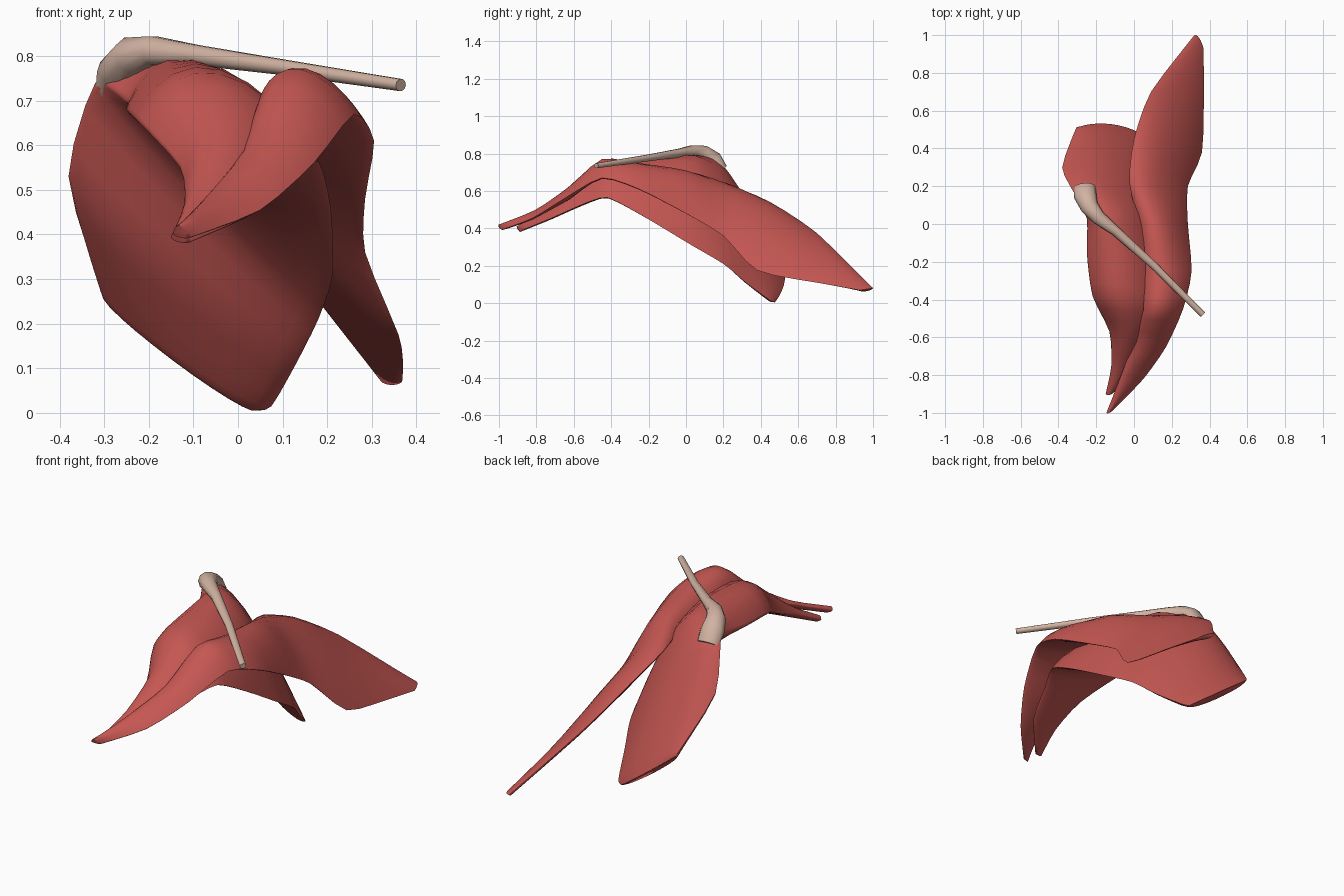
import bpy, bmesh, math
from mathutils import Vector

if "Cube" in bpy.data.objects:
    bpy.data.objects.remove(bpy.data.objects["Cube"])


def material(name, rgb):
    m = bpy.data.materials.new(name)
    m.diffuse_color = (*rgb, 1)
    m.use_nodes = True
    m.node_tree.nodes["Principled BSDF"].inputs["Base Color"].default_value = m.diffuse_color
    return m


RED = material("muscle red", (0.56, 0.095, 0.085))
BONE = material("bone beige", (0.64, 0.45, 0.36))


def loft(name, rings, mat, angle):
    """Skin a list of closed rings and cap both ends."""
    bm = bmesh.new()
    vs = [[bm.verts.new(p) for p in r] for r in rings]
    n = len(vs[0])
    for a, b in zip(vs, vs[1:]):
        for i in range(n):
            j = (i + 1) % n
            bm.faces.new((a[i], a[j], b[j], b[i]))
    bm.faces.new(vs[0])
    bm.faces.new(vs[-1])
    bmesh.ops.recalc_face_normals(bm, faces=bm.faces)
    me = bpy.data.meshes.new(name)
    bm.to_mesh(me)
    bm.free()
    ob = bpy.data.objects.new(name, me)
    bpy.context.collection.objects.link(ob)
    me.materials.append(mat)
    bpy.ops.object.select_all(action='DESELECT')
    ob.select_set(True)
    bpy.context.view_layer.objects.active = ob
    bpy.ops.object.shade_smooth_by_angle(angle=math.radians(angle))
    return ob


def smooth_rows(rows, steps=3):
    """Add in-between rows along a softened curve."""
    out = []
    for i in range(len(rows) - 1):
        q = [rows[min(max(i + d, 0), len(rows) - 1)] for d in (-1, 0, 1, 2)]
        for s in range(steps):
            t = s / steps
            row = []
            for a, b, c, d in zip(*q):
                m1, m2 = (c - a) * 0.35, (d - b) * 0.35
                row.append(b * (2*t**3 - 3*t*t + 1) + m1 * (t**3 - 2*t*t + t)
                           + c * (3*t*t - 2*t**3) + m2 * (t**3 - t*t))
            out.append(row)
    return out + [rows[-1]]


def muscle(name, sections, boxy=0.55):
    """Solid belly: left edge, crest, right edge and underside bulge per section."""
    rows = smooth_rows([[Vector(s[i:i + 3]) for i in (0, 3, 6)] + [s[9]]
                        for s in sections])
    rings, k = [], 12
    for n, (l, m, r, t) in enumerate(rows):
        a, b = rows[max(n - 1, 0)], rows[min(n + 1, len(rows) - 1)]
        along = (b[1] - a[1]).normalized()
        c = (m - (l + r) * (.5 - .375 * boxy)) / (.75 * boxy)
        c1, c2 = l.lerp(c, boxy), r.lerp(c, boxy)
        nor = (r - l).cross(along).normalized()
        if nor.z < 0:
            nor = -nor
        top, low = [], []
        for i in range(k + 1):
            u = (1 - math.cos(math.pi * i / k)) / 2
            v = 1 - u
            top.append(l * v**3 + c1 * 3*v*v*u + c2 * 3*v*u*u + r * u**3)
            low.append(l.lerp(r, u) - nor * t * math.sin(math.pi * i / k))
        rings.append(top + low[-2:0:-1])
    return loft(name, rings, RED, 75)


# Long muscle on the right, reaching far back
muscle("right_muscle", [
    (-.145, -1, .405, -.13, -1, .42, -.105, -.98, .395, .01),
    (-.08, -.83, .475, -.02, -.81, .495, .05, -.82, .455, .015),
    (.0, -.62, .57, .08, -.63, .62, .17, -.65, .56, .015),
    (.05, -.45, .71, .14, -.45, .77, .26, -.45, .67, .015),
    (.045, -.25, .68, .17, -.25, .745, .305, -.25, .61, .015),
    (.025, 0, .65, .15, 0, .695, .285, 0, .48, .015),
    (-.025, .22, .625, .12, .2, .60, .285, .2, .36, .015),
    (0, .45, .54, .18, .42, .45, .36, .38, .175, .015),
    (.09, .7, .375, .23, .69, .28, .37, .7, .11, .015),
    (.32, 1, .08, .345, .985, .078, .368, .93, .07, .015)])

# Broad muscle on the left, lying partly under the other
muscle("left_muscle", [
    (-.15, -.9, .395, -.13, -.905, .41, -.105, -.89, .385, .01),
    (-.12, -.75, .47, -.06, -.76, .495, .05, -.72, .455, .015),
    (-.13, -.57, .55, -.02, -.57, .65, .12, -.55, .53, .015),
    (-.22, -.38, .65, -.04, -.40, .76, .18, -.42, .565, .02),
    (-.25, -.15, .68, -.03, -.15, .77, .208, -.22, .46, .02),
    (-.25, .03, .70, -.05, .05, .75, .212, .03, .31, .02),
    (-.32, .17, .74, -.10, .2, .65, .18, .2, .21, .025),
    (-.38, .3, .53, -.14, .35, .46, .13, .32, .11, .035),
    (-.31, .5, .285, -.12, .49, .20, .075, .45, .015, .05),
    (-.30, .51, .26, -.13, .53, .13, .04, .475, .005, .04)])

# Bone bar with a flared end sitting on the left muscle
path = [(.365, -.48, .735, .016, .014), (.1, -.215, .775, .02, .018),
        (-.1, -.035, .803, .026, .024), (-.19, .035, .812, .038, .034),
        (-.235, .09, .80, .048, .046), (-.258, .15, .765, .06, .046),
        (-.262, .195, .715, .058, .03)]
rings = []
for n, (x, y, z, w, h) in enumerate(path):
    a = Vector(path[max(n - 1, 0)][:3])
    b = Vector(path[min(n + 1, len(path) - 1)][:3])
    t = (b - a).normalized()
    side = t.cross(Vector((0, 0, 1))).normalized()
    up = side.cross(t)
    rings.append([Vector((x, y, z)) + side * w * math.cos(q) + up * h * math.sin(q)
                  for q in (i * math.tau / 10 for i in range(10))])
loft("bone_bar", rings, BONE, 50)
